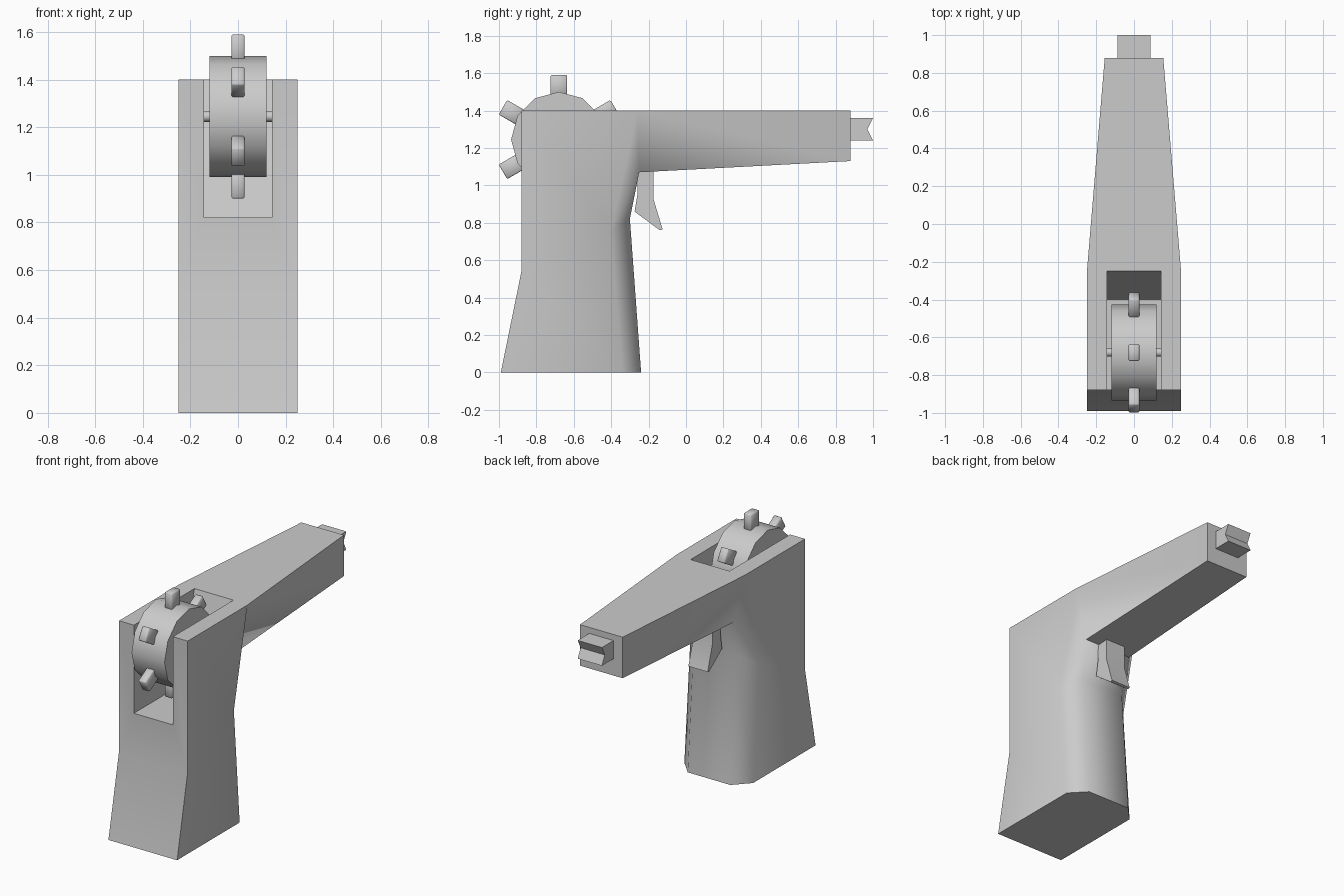
import bpy, bmesh, math
from mathutils import Matrix, Vector

if "Cube" in bpy.data.objects:
    bpy.data.objects.remove(bpy.data.objects["Cube"], do_unlink=True)

grey = bpy.data.materials.new("plain grey")
grey.use_nodes = True
grey.diffuse_color = (0.6, 0.6, 0.6, 1)
grey.node_tree.nodes["Principled BSDF"].inputs["Base Color"].default_value = (0.6, 0.6, 0.6, 1)


def finish(name, bm, angle=None):
    bmesh.ops.recalc_face_normals(bm, faces=bm.faces[:])
    mesh = bpy.data.meshes.new(name)
    bm.to_mesh(mesh)
    bm.free()
    obj = bpy.data.objects.new(name, mesh)
    bpy.context.collection.objects.link(obj)
    mesh.materials.append(grey)
    if angle:
        smooth(obj, angle)
    return obj


def select(obj):
    bpy.ops.object.select_all(action='DESELECT')
    obj.select_set(True)
    bpy.context.view_layer.objects.active = obj


def smooth(obj, angle):
    select(obj)
    bpy.ops.object.shade_smooth_by_angle(angle=math.radians(angle))


def side_profile(name, points, half, angle=None):
    """Extrude a (y, z) outline symmetrically across x."""
    bm = bmesh.new()
    loops = [[bm.verts.new((x, y, z)) for y, z in points] for x in (-half, half)]
    for loop in loops:
        bm.faces.new(loop)
    n = len(points)
    for i in range(n):
        j = (i + 1) % n
        bm.faces.new((loops[0][i], loops[0][j], loops[1][j], loops[1][i]))
    return finish(name, bm, angle)


# Body: grip with chamfered front corners and tapering barrel, mirrored in x
corners = {
    "heel": (.25, -.99, 0), "waist": (.25, -.88, .54), "back_top": (.25, -.88, 1.4),
    "side_top": (.25, -.26, 1.4), "side_mid": (.25, -.40, .76), "side_low": (.25, -.34, 0),
    "toe": (.155, -.24, 0), "nose": (.155, -.30, .82), "throat": (.17, -.25, 1.07),
    "muzzle_low": (.155, .88, 1.13), "muzzle_top": (.155, .88, 1.4),
}
side_faces = ["heel waist back_top side_top side_mid side_low", "side_low side_mid nose toe",
              "side_mid side_top throat nose", "side_top muzzle_top muzzle_low throat"]
centre_strips = ["heel waist", "waist back_top", "back_top side_top", "side_top muzzle_top",
                 "muzzle_top muzzle_low", "muzzle_low throat", "throat nose", "nose toe"]
bm = bmesh.new()
left = {k: bm.verts.new(v) for k, v in corners.items()}
right = {k: bm.verts.new((-v[0], v[1], v[2])) for k, v in corners.items()}
for names in side_faces:
    for verts in (left, right):
        bm.faces.new([verts[k] for k in names.split()])
for names in centre_strips:
    a, b = names.split()
    bm.faces.new((left[a], left[b], right[b], right[a]))
base = ["heel", "side_low", "toe"]
bm.faces.new([left[k] for k in base] + [right[k] for k in reversed(base)])
body = finish("body", bm)

# Open slot that holds the wheel
cutter = side_profile("slot_cutter", [(-1.2, .82), (-.40, .82), (-.25, 1.4), (-.25, 1.6), (-1.2, 1.6)], .142)
cutter.hide_render = True
cut = body.modifiers.new("slot", 'BOOLEAN')
cut.operation = 'DIFFERENCE'
cut.solver = 'EXACT'
cut.object = cutter
select(body)
bpy.ops.object.modifier_apply(modifier=cut.name)
bpy.data.objects.remove(cutter, do_unlink=True)
smooth(body, 50)

# Wheel and axle
hub = Vector((0, -.68, 1.245))


def disc(name, radius, half, sides, angle):
    ring = [2 * math.pi * i / sides for i in range(sides)]
    return side_profile(name, [(hub.y + radius * math.cos(a), hub.z + radius * math.sin(a)) for a in ring],
                        half, angle)


disc("wheel", .255, .12, 12, 35)
disc("axle", .022, .15, 12, 35)

# Six teeth around the wheel
for i in range(6):
    bm = bmesh.new()
    bmesh.ops.create_cube(bm, size=1, matrix=Matrix.Translation((0, 0, .285)) @ Matrix.Diagonal((.056, .09, .12, 1)))
    bmesh.ops.bevel(bm, geom=bm.edges[:], offset=.006, segments=1, affect='EDGES')
    bm.transform(Matrix.Translation(hub) @ Matrix.Rotation(math.pi / 3 * i, 4, 'X'))
    finish("tooth_%d" % (i + 1), bm, 60)

# Trigger and notched muzzle tip
side_profile("trigger", [(-.26, 1.10), (-.26, .95), (-.275, .86), (-.14, .76), (-.125, .765),
                         (-.175, .93), (-.175, 1.10)], .07, 40)
side_profile("muzzle_tip", [(.86, 1.24), (1, 1.24), (.97, 1.30), (1, 1.36), (.86, 1.36)], .088, 40)
